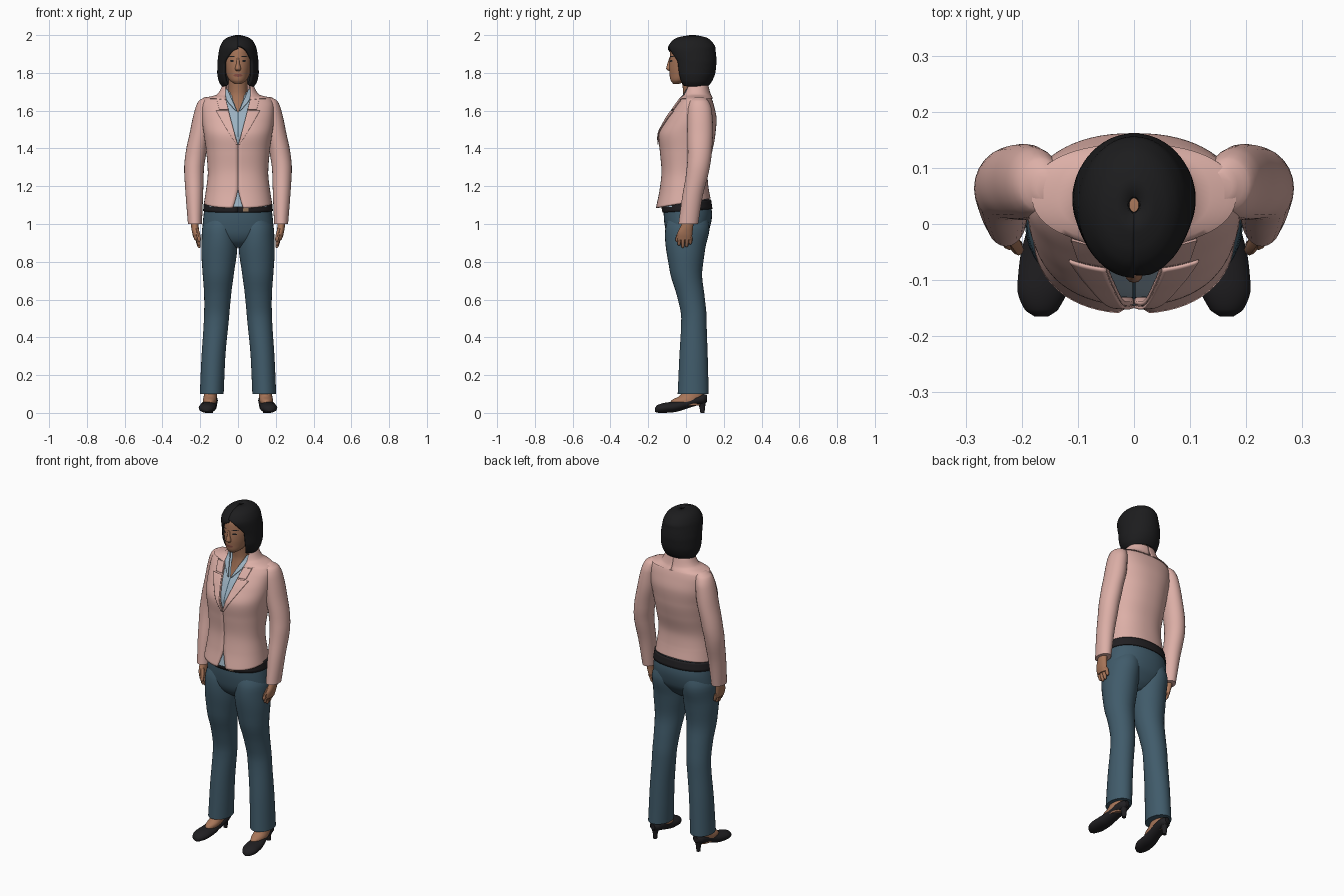
import bpy, math
from math import sin, cos, pi, radians

if "Cube" in bpy.data.objects:
    bpy.data.objects.remove(bpy.data.objects["Cube"])


def material(name, r, g, b):
    m = bpy.data.materials.new(name)
    m.diffuse_color = (r, g, b, 1)
    m.use_nodes = True
    m.node_tree.nodes["Principled BSDF"].inputs["Base Color"].default_value = m.diffuse_color
    return m


PINK = material("jacket pink", 0.72, 0.43, 0.385)
LINING = material("lining brown", 0.30, 0.18, 0.16)
NAVY = material("trouser blue", 0.052, 0.105, 0.145)
SHIRT = material("shirt pale blue", 0.33, 0.44, 0.53)
SKIN = material("skin", 0.39, 0.18, 0.10)
LIP = material("lip", 0.25, 0.08, 0.06)
BLACK = material("hair black", 0.012, 0.012, 0.013)
SHOE = material("leather black", 0.015, 0.014, 0.016)
BRASS = material("buckle brown", 0.32, 0.2, 0.12)


def curve(rows):
    """Smooth, overshoot-free interpolation of rows keyed by their first column."""
    ks = [r[0] for r in rows]

    def slope(i, c):
        return (rows[i + 1][c] - rows[i][c]) / (ks[i + 1] - ks[i])

    def tangent(i, c):
        if i == 0 or i == len(rows) - 1:
            return slope(min(i, len(rows) - 2), c)
        a, b = slope(i - 1, c), slope(i, c)
        return 0 if a * b <= 0 else 2 * a * b / (a + b)

    def f(k):
        k = min(max(k, ks[0]), ks[-1])
        i = max(j for j in range(len(ks) - 1) if ks[j] <= k)
        h = ks[i + 1] - ks[i]
        t = (k - ks[i]) / h
        return [(2*t**3 - 3*t*t + 1) * rows[i][c] + (t**3 - 2*t*t + t) * h * tangent(i, c)
                + (3*t*t - 2*t**3) * rows[i+1][c] + (t**3 - t*t) * h * tangent(i+1, c)
                for c in range(1, len(rows[0]))]
    return f


def make(name, verts, faces, mat, mirror=False, thick=0):
    me = bpy.data.meshes.new(name)
    me.from_pydata(verts, [], faces)
    me.materials.append(mat)
    ob = bpy.data.objects.new(name, me)
    bpy.context.collection.objects.link(ob)
    if mirror:
        ob.modifiers.new("mirror", 'MIRROR').use_mirror_merge = False
    if thick:
        s = ob.modifiers.new("thickness", 'SOLIDIFY')
        s.thickness, s.offset = thick, -1
    return ob


def power(v, p):
    return math.copysign(abs(v) ** (2 / p), v)


def loft(name, rows, mat, mirror=False, plane='z', n=24, sub=4, p=2.0):
    """Capped tube through rows (key, centre 1, centre 2, radius 1, radius 2)."""
    f, verts = curve(rows), []
    keys = [a[0] + (b[0] - a[0]) * j / sub for a, b in zip(rows, rows[1:]) for j in range(sub)]
    keys.append(rows[-1][0])
    for k in keys:
        c1, c2, r1, r2 = f(k)
        for i in range(n):
            a = 2 * pi * i / n
            u, v = c1 + r1 * power(sin(a), p), c2 - r2 * power(cos(a), p)
            verts.append((u, v, k) if plane == 'z' else (u, k, v))
    m = len(keys)
    faces = [(r*n + i, r*n + (i+1) % n, (r+1)*n + (i+1) % n, (r+1)*n + i)
             for r in range(m - 1) for i in range(n)]
    faces += [tuple(reversed(range(n))), tuple(range((m-1)*n, m*n))]
    if plane == 'y':
        faces = [tuple(reversed(q)) for q in faces]
    return make(name, verts, faces, mat, mirror)


def sheet(name, f, z0, z1, lo, hi, mat, off=0.0, nz=30, na=40, p=2.0, tilt=None, **kw):
    """Open wrap on a profile (centre y, rx, ry) between two angles; 0 is the front."""
    verts = []
    for r in range(nz + 1):
        z = z0 + (z1 - z0) * r / nz
        cy, rx, ry = f(z)
        for i in range(na + 1):
            a = lo(z) + (hi(z) - lo(z)) * i / na
            verts.append(((rx + off) * power(sin(a), p), cy - (ry + off) * power(cos(a), p),
                          z + (tilt(z, a) if tilt else 0)))
    w = na + 1
    faces = [(r*w + i, r*w + i + 1, (r+1)*w + i + 1, (r+1)*w + i)
             for r in range(nz) for i in range(na)]
    return make(name, verts, faces, mat, **kw)


def at_x(f, p):
    """Angle on a profile at height z where its front has the given x."""
    def g(z, x):
        return math.copysign(math.asin(min(1, abs(x) / f(z)[1]) ** (p / 2)), x)
    return g


# Jacket body, open along a V neck and a small cutaway at the hem
P = 2.25
torso = curve([(1.085, -.015, .18, .145), (1.18, -.01, .169, .13), (1.27, -.008, .16, .122),
               (1.38, 0, .168, .138), (1.47, .005, .18, .15), (1.55, .026, .19, .136),
               (1.62, .043, .192, .107), (1.665, .052, .175, .084), (1.685, .055, .105, .07),
               (1.74, .055, .072, .055)])
tx = at_x(torso, P)


def neck_w(z):
    if z > 1.42:
        return min(.064, .066 * ((z - 1.42) / .25) ** .9)
    return .028 * (max(0, 1.19 - z) / .105) ** 1.3


def hem(z, a):
    return (1 - cos(a)) / 2 * .05 * max(0, (1.2 - z) / .115)


sheet("jacket_body", torso, 1.085, 1.74, lambda z: tx(z, neck_w(z)),
      lambda z: 2 * pi - tx(z, neck_w(z)), PINK, nz=60, na=64, p=P, tilt=hem, thick=.007)
sheet("jacket_lining", torso, 1.07, 1.12, lambda z: pi * .55, lambda z: pi * 1.45, LINING,
      off=-.006, nz=4, p=P, tilt=lambda z, a: (1 - cos(a)) / 2 * .045, thick=.003)
# Lapels and collar lying on the jacket
sheet("lapel", torso, 1.42, 1.60, lambda z: tx(z, neck_w(z)),
      lambda z: tx(z, neck_w(z) + .008 + .055 * (z - 1.42) / .18), PINK, off=.007, na=8, p=P,
      mirror=True, thick=.005)
sheet("jacket_collar", torso, 1.607, 1.735, lambda z: tx(z, neck_w(z) - .002),
      lambda z: tx(z, neck_w(z) + .045) if z < 1.66 else pi, PINK, off=.007, nz=20, na=24, p=P,
      mirror=True, thick=.005)
# Sleeves
loft("sleeve", [(1.0, .228, .012, .037, .052), (1.15, .231, .035, .046, .054),
                (1.28, .233, .062, .052, .06), (1.38, .222, .073, .055, .064),
                (1.50, .197, .075, .055, .068), (1.60, .18, .073, .05, .064),
                (1.65, .168, .07, .042, .05), (1.672, .155, .068, .02, .025)], PINK, True)

# Shirt, placket and collar points
def shirt_w(z):
    return max(0, (z - 1.59)) * .42


sheet("shirt", torso, 1.09, 1.70, lambda z: tx(z, shirt_w(z)),
      lambda z: 2 * pi - tx(z, shirt_w(z)), SHIRT, off=-.014, nz=40, na=48, p=P)
sheet("shirt_placket", torso, 1.46, 1.59, lambda z: tx(z, -.003), lambda z: tx(z, .003),
      NAVY, off=-.011, nz=8, na=2, p=P)
sheet("shirt_collar", torso, 1.60, 1.715, lambda z: tx(z, shirt_w(z) + .002),
      lambda z: tx(z, shirt_w(z) + .008 + .022 * min(1, (z - 1.60) / .05)), SHIRT, off=.004,
      nz=12, na=6, p=P, mirror=True, thick=.005)

# Trousers
loft("trouser_hips", [(.875, 0, .0, .05, .045), (.91, 0, 0, .13, .085), (.97, 0, .007, .188, .116),
                      (1.05, 0, .01, .182, .128), (1.13, 0, .003, .168, .122)], NAVY, n=40, p=2.2)
loft("trouser_leg", [(.10, .139, .038, .063, .082), (.30, .13, .04, .063, .075),
                     (.50, .114, .042, .066, .067), (.62, .108, .025, .071, .073),
                     (.75, .104, .0, .084, .086), (.87, .099, -.002, .095, .104),
                     (.97, .096, .007, .095, .117), (1.05, .085, .012, .07, .10)], NAVY, True, n=32)
# Belt and buckle
belt = curve([(1.06, .008, .183, .13), (1.11, .003, .178, .128)])
bx = at_x(belt, 2.2)
sheet("belt", belt, 1.06, 1.11, lambda z: 0, lambda z: 2 * pi, SHOE, off=.002, nz=4, na=60, p=2.2,
      tilt=lambda z, a: (1 - cos(a)) / 2 * .02, thick=.006)
sheet("belt_buckle", belt, 1.065, 1.095, lambda z: bx(z, .025), lambda z: bx(z, .055), BRASS,
      off=.006, nz=2, na=4, p=2.2)

# Hands: palm, fingers and thumb
loft("palm", [(.915, .218, -.008, .013, .037), (.95, .223, -.006, .019, .04),
              (.985, .228, .004, .02, .034), (1.03, .23, .015, .022, .028)], SKIN, True, n=16)
for i in range(4):
    y, tip = -.037 + i * .02, (.885, .873, .877, .892)[i]
    loft("finger", [(tip, .205, y, .004, .004), (tip + .01, .207, y, .009, .009),
                    (.935, .219, y + .002, .012, .011)], SKIN, True, n=8, sub=2)
loft("thumb", [(.905, .205, -.048, .005, .005), (.92, .206, -.046, .01, .01),
               (.975, .221, -.022, .013, .014)], SKIN, True, n=8, sub=3)

# Feet and heeled shoes
loft("foot", [(.04, .152, -.005, .032, .082), (.065, .15, .0, .036, .078),
              (.09, .146, .028, .035, .062), (.14, .141, .045, .036, .045)], SKIN, True)
loft("shoe", [(-.165, .165, .016, .012, .01), (-.152, .165, .021, .03, .02),
              (-.11, .162, .027, .046, .027), (-.06, .158, .032, .045, .028),
              (0, .15, .048, .039, .027), (.05, .145, .064, .038, .027),
              (.09, .143, .073, .033, .026), (.112, .142, .077, .014, .018)],
     SHOE, True, plane='y')
loft("shoe_heel", [(0, .143, .087, .011, .011), (.03, .143, .086, .013, .015),
                   (.065, .143, .08, .026, .027)], SHOE, True, n=16)

# Neck and head
loft("neck", [(1.56, 0, .03, .09, .075), (1.65, 0, .04, .062, .06), (1.70, 0, .037, .05, .052),
              (1.80, 0, .025, .05, .055)], SKIN)
head = [(1.742, -.052, .018, .016), (1.76, -.03, .044, .051), (1.79, 0, .061, .086),
        (1.83, .01, .07, .099), (1.87, .018, .075, .105), (1.92, .025, .075, .108),
        (1.96, .03, .062, .085), (1.985, .03, .03, .04)]
loft("head", [(z, 0, cy, rx, ry) for z, cy, rx, ry in head], SKIN, n=32)
loft("nose", [(1.811, 0, -.086, .01, .005), (1.82, 0, -.089, .016, .016),
              (1.85, 0, -.086, .009, .012), (1.878, 0, -.082, .006, .007)], SKIN, n=12)
face = curve(head)
fx = at_x(face, 2)


def patch(name, z, x, half_z, half_x, mat, mirror):
    """Thin lens-shaped plate on the face."""
    def w(k):
        return half_x * math.sqrt(max(.02, 1 - ((k - z) / half_z) ** 2))
    sheet(name, face, z - half_z, z + half_z, lambda k: fx(k, x - w(k)),
          lambda k: fx(k, x + w(k)), mat, off=.002, nz=6, na=6, mirror=mirror)


patch("eye", 1.863, .031, .005, .012, BLACK, True)
patch("eyebrow", 1.886, .032, .003, .017, BLACK, True)
patch("lips", 1.787, 0, .008, .023, LIP, False)

# Bobbed hair framing the face
hair = curve([(1.735, .045, .085, .078), (1.76, .044, .102, .096), (1.80, .044, .11, .111),
              (1.85, .043, .109, .118), (1.89, .036, .105, .124), (1.93, .03, .098, .126),
              (1.965, .03, .082, .108), (1.988, .032, .056, .075), (2.0, .034, .012, .015)])


def parting(z, top):
    return radians(43) * math.sqrt(min(1, max(0, top - z) / .075))


sheet("hair", hair, 1.735, 2.0, lambda z: parting(z, 1.945), lambda z: 2 * pi - parting(z, 1.925),
      BLACK, nz=44, na=56, tilt=lambda z, a: -.008 * max(0, 1 - (z - 1.735) / .05) * sin(a) ** 2,
      thick=.016)

# Smooth shading with crisp edges
bpy.ops.object.select_all(action='SELECT')
bpy.context.view_layer.objects.active = bpy.data.objects["jacket_body"]
bpy.ops.object.shade_smooth_by_angle(angle=radians(45))
